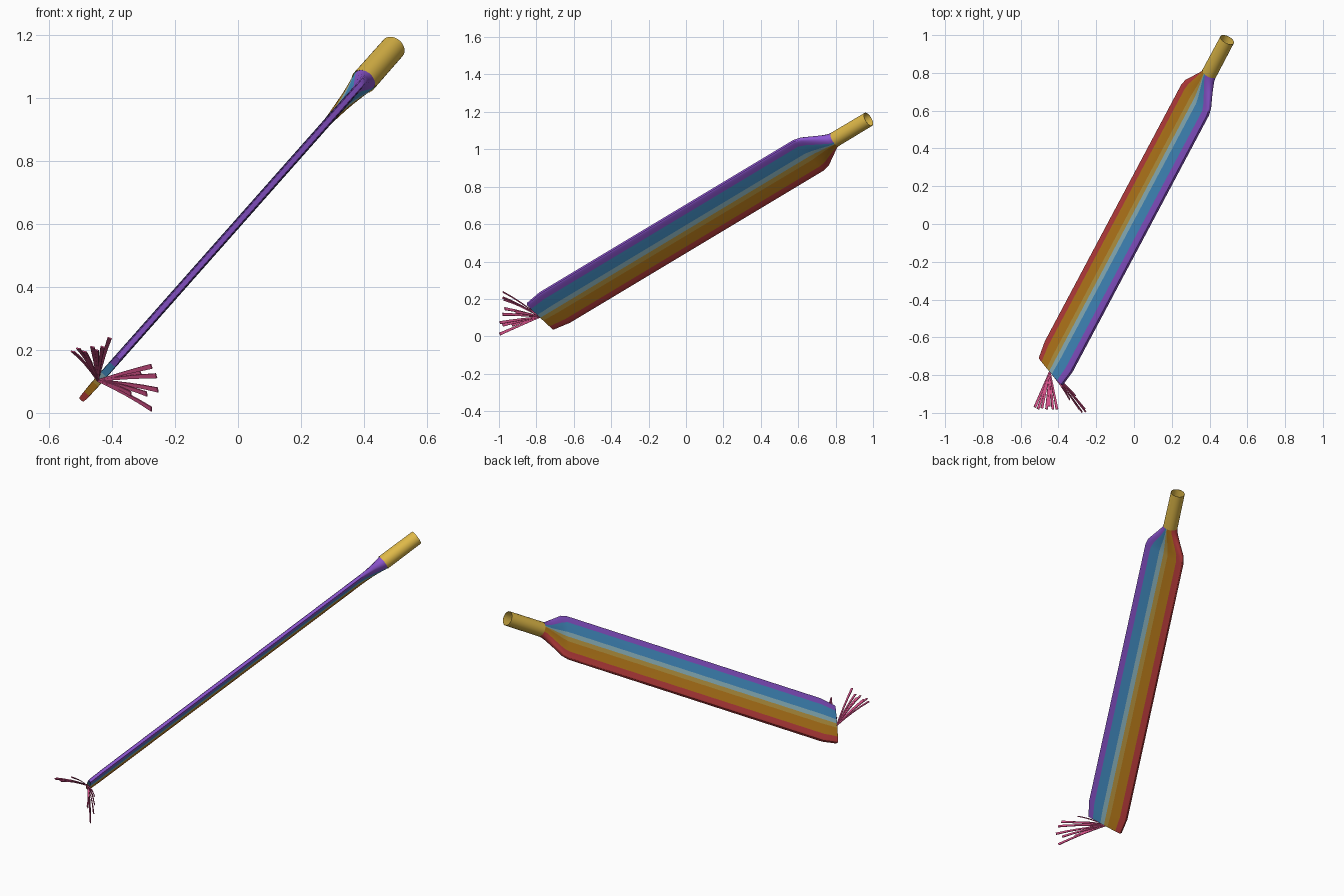
import bpy, math
from mathutils import Vector

if "Cube" in bpy.data.objects:
    bpy.data.objects.remove(bpy.data.objects["Cube"])

# local frame: U along the sleeve, W across it, N through its thickness
P0 = Vector((-0.44, -0.78, 0.107))
U = Vector((0.4146, 0.780, 0.468)).normalized()
W = Vector((0.517, -0.626, 0.584))
W = (W - U * W.dot(U)).normalized()
N = U.cross(W)


def material(name, rgb):
    m = bpy.data.materials.new(name)
    lin = [(c / 255 / 12.92) if c < 11 else ((c / 255 + 0.055) / 1.055) ** 2.4 for c in rgb]
    m.diffuse_color = (*lin, 1)
    m.use_nodes = True
    m.node_tree.nodes["Principled BSDF"].inputs["Base Color"].default_value = m.diffuse_color
    return m


purple = material("purple", (142, 86, 210))
blue = material("blue", (70, 147, 202))
pale = material("pale_blue", (148, 190, 200))
tan = material("tan_yellow", (194, 158, 68))
orange = material("orange", (193, 129, 28))
red = material("red", (196, 64, 64))
gold = material("gold", (222, 184, 72))
pink = material("pink", (224, 86, 144))


def make(name, verts, faces, mats, smooth=40):
    me = bpy.data.meshes.new(name)
    me.from_pydata(verts, [], faces)
    me.update()
    ob = bpy.data.objects.new(name, me)
    bpy.context.collection.objects.link(ob)
    for m in mats:
        me.materials.append(m)
    if smooth:
        bpy.ops.object.select_all(action='DESELECT')
        bpy.context.view_layer.objects.active = ob
        ob.select_set(True)
        bpy.ops.object.shade_smooth_by_angle(angle=math.radians(smooth))
    return ob


def warp(d, k):
    """Shift stripe angles toward the neck, where the purple stripe widens."""
    src = [0, 46, 77, 90, 103, 134, 180]
    dst = [0, 74, 85, 89, 94, 132, 180]
    m = min(d, 360 - d)
    for a0, a1, b0, b1 in zip(src, src[1:], dst, dst[1:]):
        if a0 <= m <= a1:
            v = b0 + (b1 - b0) * (m - a0) / (a1 - a0)
            break
    v = m + (v - m) * k
    return v if d <= 180 else 360 - v


def loft(sections, degs):
    """Rings (distance, half width, half thickness, roundness 0..1) joined by quads."""
    n = len(degs)
    verts = []
    for s, a, b, k in sections:
        for d in degs:
            t = math.radians(warp(d, k) if k < 1.5 else d)
            sn = math.sin(t)
            power = 0.2 + 0.8 * min(k, 1)
            y = math.copysign(abs(sn) ** power, sn) if abs(sn) > 1e-6 else 0
            verts.append(P0 + U * s + W * (a * math.cos(t)) + N * (b * y))
    faces = [(r * n + i, r * n + (i + 1) % n, (r + 1) * n + (i + 1) % n, (r + 1) * n + i)
             for r in range(len(sections) - 1) for i in range(n)]
    return verts, faces


# striped flat sleeve, gathered to a round neck
half = [0, 4, 11, 22, 34, 46, 62, 77, 90, 103, 118, 134, 146, 158, 169, 176, 180]
degs = half + [360 - d for d in half[-2:0:-1]]
sections = [(0, .114, .012, 0), (.03, .119, .013, 0), (.10, .131, .013, 0),
            (1.0, .131, .013, 0), (1.84, .131, .013, 0), (1.88, .122, .016, .2),
            (1.95, .078, .026, .55), (2.0, .047, .035, .9), (2.03, .039, .039, 1)]
n = len(degs)
verts, faces = loft(sections, degs)

# flat end closed by strips that carry on the stripes
last = len(half) - 1
for i in range(last):
    q = [(n - i) % n, n - i - 1, i + 1, i]
    faces.append(tuple(dict.fromkeys(q)))
sleeve = make("striped_sleeve", verts, faces, [purple, blue, pale, tan, orange, red])

# stripes by angle around the section
limits = [46, 77, 90, 103, 134]
sides = n * (len(sections) - 1)
for p in sleeve.data.polygons:
    i = p.index % n if p.index < sides else p.index - sides
    mid = (degs[i] + (degs[i + 1] if i + 1 < n else 360)) / 2
    mid = min(mid, 360 - mid)
    p.material_index = sum(mid > k for k in limits)

# open mouthpiece tube with a thin wall
ring = [360 * i / 32 for i in range(32)]
verts, faces = loft([(2.03, .036, .036, 2), (2.022, .041, .041, 2), (2.25, .040, .040, 2),
                     (2.25, .0385, .0385, 2), (2.04, .036, .036, 2)], ring)
faces.append(tuple(range(4 * 32, 5 * 32)))
make("mouthpiece", verts, faces, [gold])


# fringe of thin ribbons fanning out from the end
def fringe(name, tips, side, bend, wide):
    root = P0 + Vector((-.006, 0, -.004))
    verts, faces = [], []
    for tip in tips:
        d = Vector(tip) - root
        across = (side - d * (side.dot(d) / d.length_squared)).normalized()
        depth = d.normalized().cross(across) * 0.0022
        base = len(verts)
        for k in range(5):
            f = k / 4
            c = root + d * f + bend * (f * (1 - f))
            h = across * (0.003 + wide * f)
            verts += [c - h - depth, c + h - depth, c + h + depth, c - h + depth]
        for k in range(4):
            a = base + 4 * k
            faces += [(a + j, a + (j + 1) % 4, a + 4 + (j + 1) % 4, a + 4 + j)
                      for j in range(4)]
        faces += [(base + 3, base + 2, base + 1, base),
                  (base + 16, base + 17, base + 18, base + 19)]
    make(name, verts, faces, [pink], 0)


fringe("upper_fringe",
       [(-.525, -.97, .195), (-.508, -.98, .205), (-.488, -.975, .195), (-.463, -.98, .21),
        (-.45, -.965, .20), (-.43, -.98, .21), (-.408, -.98, .238)],
       Vector((1, 0, -.35)), Vector((0, 0, .03)), .004)
fringe("side_fringe",
       [(-.275, -.97, .148), (-.26, -.98, .118), (-.255, -.995, .073), (-.29, -.98, .06),
        (-.31, -.91, .13), (-.275, -.996, .012), (-.34, -.93, .06)],
       Vector((-.23, -.23, 1)), Vector((.015, .015, .01)), .005)
